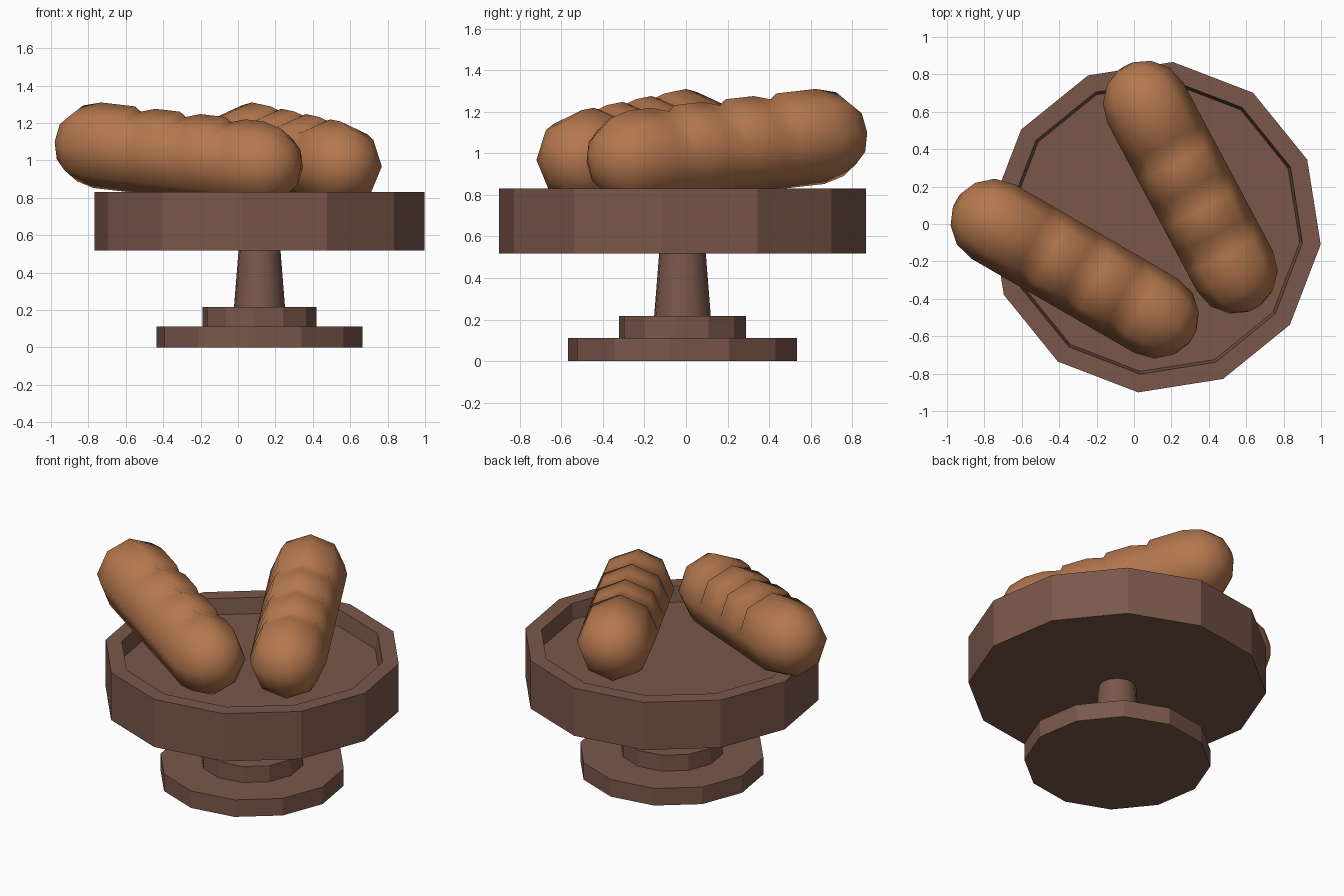
import bpy, bmesh
from math import sin, cos, pi, radians
from mathutils import Matrix, Vector

if "Cube" in bpy.data.objects:
    bpy.data.objects.remove(bpy.data.objects["Cube"])


def material(name, rgb):
    m = bpy.data.materials.new(name)
    m.diffuse_color = (*rgb, 1)
    m.use_nodes = True
    m.node_tree.nodes["Principled BSDF"].inputs["Base Color"].default_value = m.diffuse_color
    return m


WOOD = material("brown_wood", (0.195, 0.095, 0.07))
CRUST = material("golden_crust", (0.46, 0.185, 0.076))
CX, CY = 0.115, -0.017      # stand axis
SIDES = 12


def finish(bm, name, mat):
    bmesh.ops.recalc_face_normals(bm, faces=bm.faces)
    me = bpy.data.meshes.new(name)
    bm.to_mesh(me)
    bm.free()
    ob = bpy.data.objects.new(name, me)
    me.materials.append(mat)
    bpy.context.collection.objects.link(ob)
    return ob


def bridge(bm, rings):
    """Skin consecutive rings and cap both ends."""
    for a, b in zip(rings, rings[1:]):
        n = len(a)
        for i in range(n):
            j = (i + 1) % n
            bm.faces.new((a[i], a[j], b[j], b[i]))
    bm.faces.new(rings[0])
    bm.faces.new(rings[-1])


def turned(name, profile, smooth=False):
    """Twelve-sided lathe part from (radius, height) pairs."""
    bm = bmesh.new()
    rings = []
    for r, z in profile:
        angles = [2 * pi * i / SIDES - radians(6) for i in range(SIDES)]
        rings.append([bm.verts.new((CX + r * cos(a), CY + r * sin(a), z)) for a in angles])
    bridge(bm, rings)
    if smooth:
        for f in bm.faces:
            f.smooth = len(f.verts) == 4
    return finish(bm, name, WOOD)


# Stand: foot, step, stem and recessed tray
turned("foot", [(0.555, 0), (0.555, 0.112)])
turned("foot_step", [(0.307, 0.112), (0.307, 0.217)])
turned("stem", [(0.137, 0.217), (0.113, 0.517)], smooth=True)
turned("tray", [(0.888, 0.517), (0.888, 0.83), (0.79, 0.83), (0.775, 0.73)])


def loaf(name, centre, heading, length, radius=0.23):
    """Eight-sided rounded loaf with three scores across its top."""
    bm = bmesh.new()
    half = length / 2
    stations = []           # (position, radius, score depth)
    for k in (10, 35, 62, 90):
        a = radians(k)
        stations.append((-half + radius * (1 - cos(a)), radius * sin(a), 0))
    stations = [(-half + radius * (1 - cos(radians(k))), radius * sin(radians(k)), 0)
                for k in (12, 35, 62, 90)]
    ends = [(-x, r, d) for x, r, d in reversed(stations)]
    for p in (-0.28, 0.0, 0.28):
        stations += [(p - 0.015, radius, 0), (p + 0.01, radius, 0.028), (p + 0.11, radius, 0)]
    stations += ends
    rings = []
    for x, r, depth in stations:
        ring = []
        for i in range(8):
            a = i * pi / 4
            rr = r - depth * max(0, sin(a)) ** 0.5
            ring.append(bm.verts.new((x, rr * cos(a), rr * sin(a))))
        rings.append(ring)
    bridge(bm, rings)
    for f in bm.faces:
        f.smooth = True
    turn = Matrix.Rotation(radians(heading), 4, 'Z') @ Matrix.Rotation(radians(5.8), 4, 'Y')
    bm.transform(Matrix.Translation(Vector(centre)) @ turn)
    return finish(bm, name, CRUST)


# Two loaves leaning on the rim
loaf("left_loaf", (-0.317, -0.239, 1.03), -30, 1.47)
loaf("right_loaf", (0.301, 0.197, 1.03), -62, 1.48)
